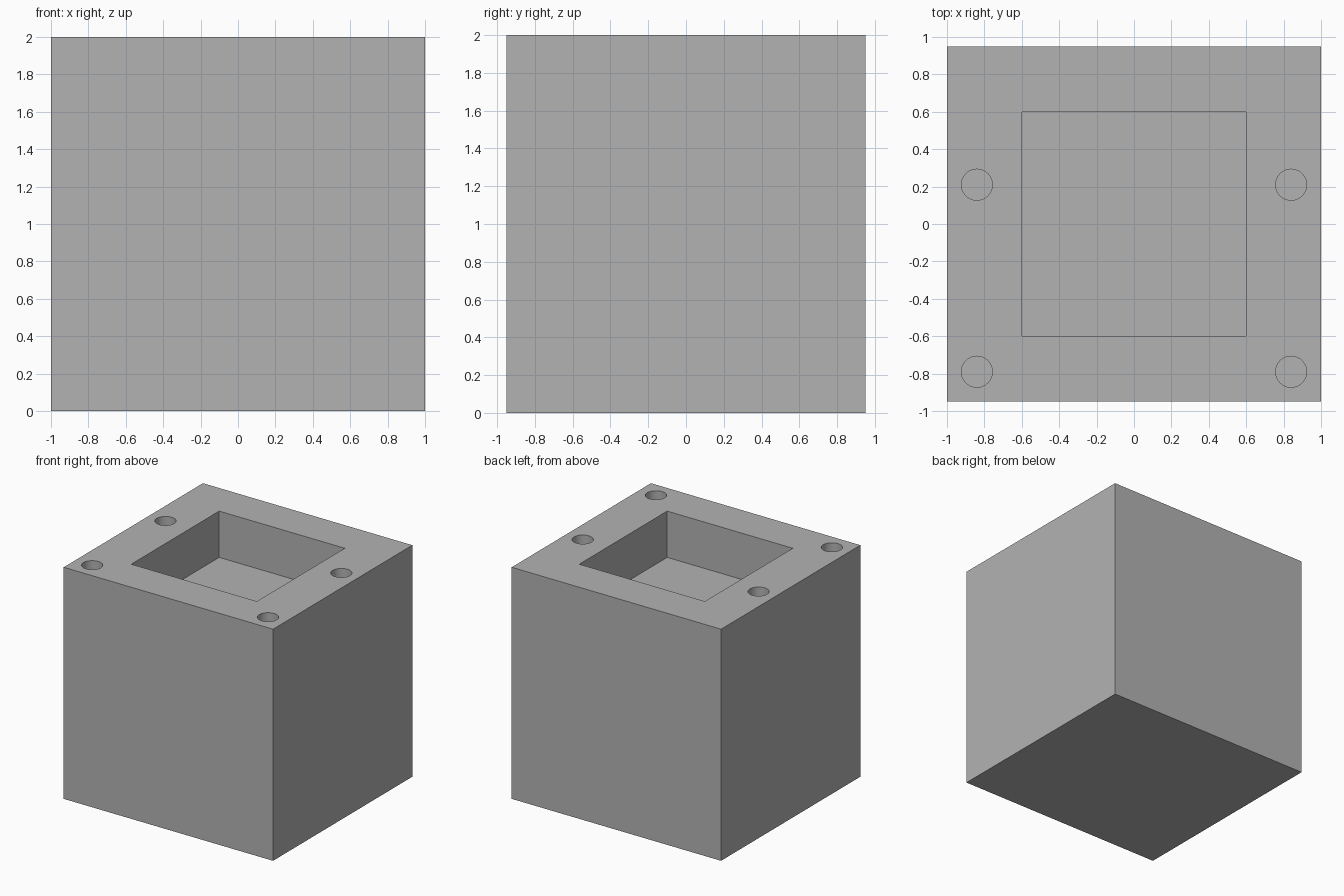
import bpy
import math

if "Cube" in bpy.data.objects:
    bpy.data.objects.remove(bpy.data.objects["Cube"], do_unlink=True)

HEIGHT = 2.0
POCKET_DEPTH = 0.4
HOLE_DEPTH = 0.4
HOLE_RADIUS = 0.083

grey = bpy.data.materials.new("plain_grey")
grey.use_nodes = True
colour = (0.45, 0.45, 0.45, 1)
grey.diffuse_color = colour
grey.node_tree.nodes["Principled BSDF"].inputs["Base Color"].default_value = colour


def box(name, size, location):
    bpy.ops.mesh.primitive_cube_add(size=1, location=location)
    obj = bpy.context.object
    obj.name = name
    obj.scale = size
    bpy.ops.object.transform_apply(location=False, rotation=False, scale=True)
    obj.data.materials.append(grey)
    return obj


def cut(target, cutter):
    cutter.hide_render = True
    mod = target.modifiers.new(cutter.name, 'BOOLEAN')
    mod.operation = 'DIFFERENCE'
    mod.solver = 'EXACT'
    mod.object = cutter
    bpy.context.view_layer.objects.active = target
    bpy.ops.object.modifier_apply(modifier=mod.name)
    bpy.data.objects.remove(cutter, do_unlink=True)


# Solid block
block = box("block", (2, 1.9, HEIGHT), (0, 0, HEIGHT / 2))

# Square pocket in the top
cut(block, box("pocket_cutter", (1.2, 1.2, 2 * POCKET_DEPTH), (0, 0, HEIGHT)))

# Two pairs of round blind holes
for side in (-1, 1):
    for y in (-0.79, 0.21):
        bpy.ops.mesh.primitive_cylinder_add(
            vertices=48, radius=HOLE_RADIUS, depth=2 * HOLE_DEPTH,
            location=(side * 0.84, y, HEIGHT))
        hole = bpy.context.object
        hole.name = "hole_cutter"
        hole.data.materials.append(grey)
        cut(block, hole)

# Smooth hole walls, sharp edges elsewhere
bpy.ops.object.select_all(action='DESELECT')
block.select_set(True)
bpy.context.view_layer.objects.active = block
bpy.ops.object.shade_smooth_by_angle(angle=math.radians(30))
